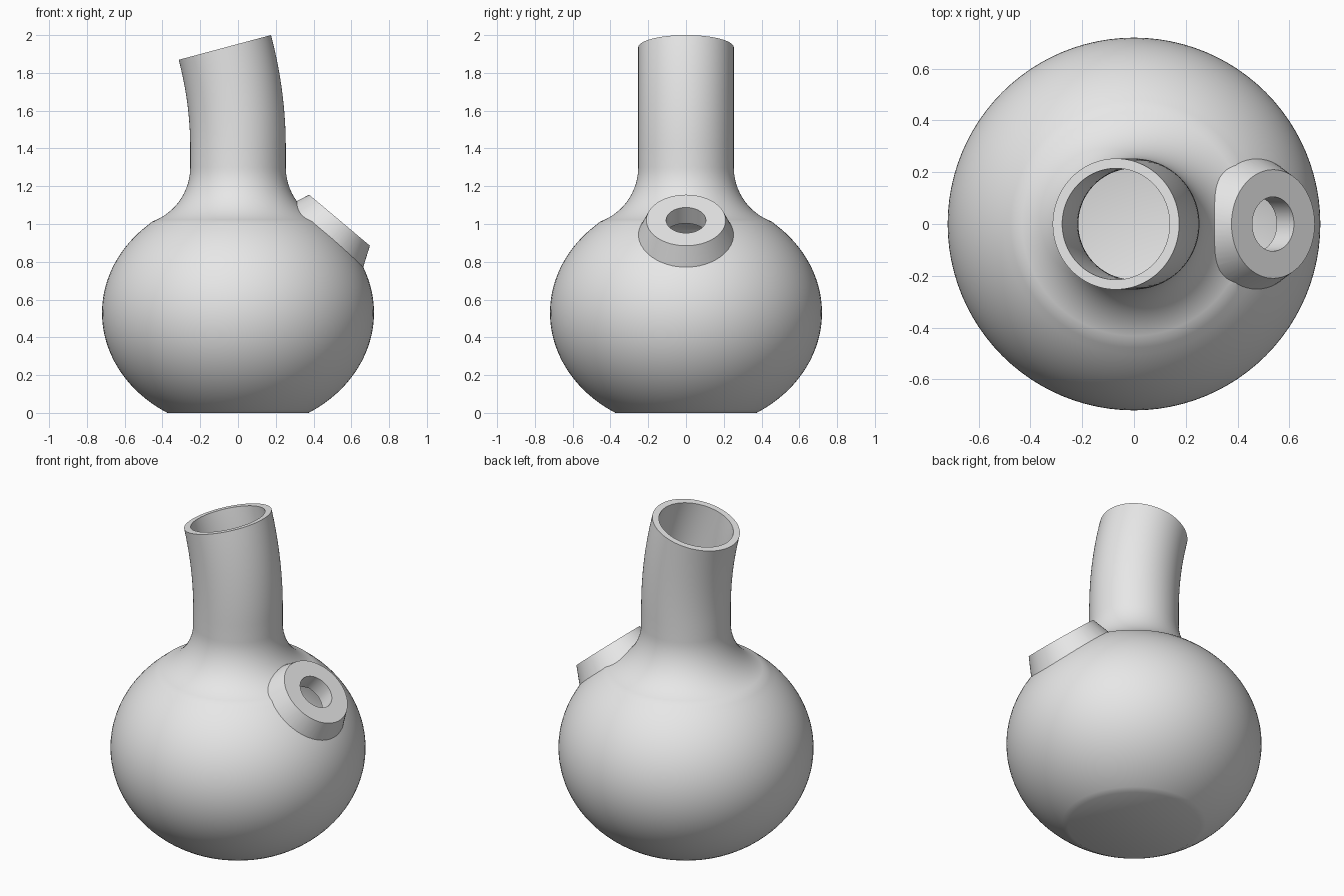
import bpy
import bmesh
from math import sin, cos, pi, radians, asin
from mathutils import Vector, Matrix

if "Cube" in bpy.data.objects:
    bpy.data.objects.remove(bpy.data.objects["Cube"], do_unlink=True)

SIDES = 96
CENTRE_Z = 0.53      # widest level of the bulb
FILLET = (0.558, 1.3)  # centre of the concave shoulder arc
BEND_Z, BEND_R = 1.404, 2.05

glaze = bpy.data.materials.new("plain grey")
glaze.diffuse_color = (0.8, 0.8, 0.8, 1)
glaze.use_nodes = True
glaze.node_tree.nodes["Principled BSDF"].inputs["Base Color"].default_value = (0.8, 0.8, 0.8, 1)


def add_object(name, bm):
    bmesh.ops.recalc_face_normals(bm, faces=bm.faces)
    mesh = bpy.data.meshes.new(name)
    bm.to_mesh(mesh)
    bm.free()
    mesh.materials.append(glaze)
    obj = bpy.data.objects.new(name, mesh)
    bpy.context.collection.objects.link(obj)
    return obj


def bend(x, y, z):
    """Curve everything above BEND_Z towards -x."""
    if z <= BEND_Z:
        return Vector((x, y, z))
    a = (z - BEND_Z) / BEND_R
    return Vector((-BEND_R + (BEND_R + x) * cos(a), y, BEND_Z + (BEND_R + x) * sin(a)))


def flask_profile(inset, end_angle):
    """Bulb, shoulder arc and neck, moved inwards by the wall thickness."""
    rx, rz = 0.72 - inset, 0.62 - inset
    low = -asin((CENTRE_Z - inset) / rz)
    high = radians(48.5)
    pts = []
    for i in range(37):
        t = low + (high - low) * i / 36
        pts.append((rx * cos(t), CENTRE_Z + rz * sin(t)))
    r = 0.305 + inset
    for i in range(17):
        t = radians(250 - 70 * i / 16)
        pts.append((FILLET[0] + r * cos(t), FILLET[1] + r * sin(t)))
    for i in range(17):
        pts.append((FILLET[0] - r, BEND_Z + BEND_R * radians(end_angle) * i / 16))
    return pts


def lathe(name, profile):
    bm = bmesh.new()
    rings = []
    for r, z in profile:
        angles = [2 * pi * k / SIDES for k in range(SIDES)]
        rings.append([bm.verts.new(bend(r * cos(a), r * sin(a), z)) for a in angles])
    for lower, upper in zip(rings, rings[1:]):
        for k in range(SIDES):
            n = (k + 1) % SIDES
            bm.faces.new((lower[k], lower[n], upper[n], upper[k]))
    bm.faces.new(rings[0])
    bm.faces.new(rings[-1])
    return add_object(name, bm)


def along_port(name, r_inner, r_outer, start, end):
    """Cone on the tilted port axis; distances run outwards from its face."""
    axis = Vector((sin(radians(40)), 0, cos(radians(40))))
    place = Matrix.Translation(Vector((0.5375, 0, 1.02)) + axis * (start + end) / 2)
    bm = bmesh.new()
    bmesh.ops.create_cone(bm, cap_ends=True, segments=64, radius1=r_inner,
                          radius2=r_outer, depth=end - start,
                          matrix=place @ Matrix.Rotation(radians(40), 4, "Y"))
    return add_object(name, bm)


def combine(target, tool, operation):
    mod = target.modifiers.new(tool.name, "BOOLEAN")
    mod.operation = operation
    mod.solver = "EXACT"
    mod.object = tool
    tool.hide_render = True
    bpy.context.view_layer.objects.active = target
    bpy.ops.object.modifier_apply(modifier=mod.name)
    bpy.data.objects.remove(tool, do_unlink=True)


# Outer vessel with its flared side port
flask = lathe("flask_body", flask_profile(0, 15))
combine(flask, along_port("side_port", 0.26, 0.21, -0.12, 0), "UNION")

# Hollow interior open at the mouth, and the bore through the port
combine(flask, lathe("cavity", flask_profile(0.038, 18)), "DIFFERENCE")
combine(flask, along_port("port_bore", 0.105, 0.105, -0.25, 0.05), "DIFFERENCE")

bpy.ops.object.select_all(action="DESELECT")
flask.select_set(True)
bpy.context.view_layer.objects.active = flask
bpy.ops.object.shade_smooth_by_angle(angle=radians(30))
